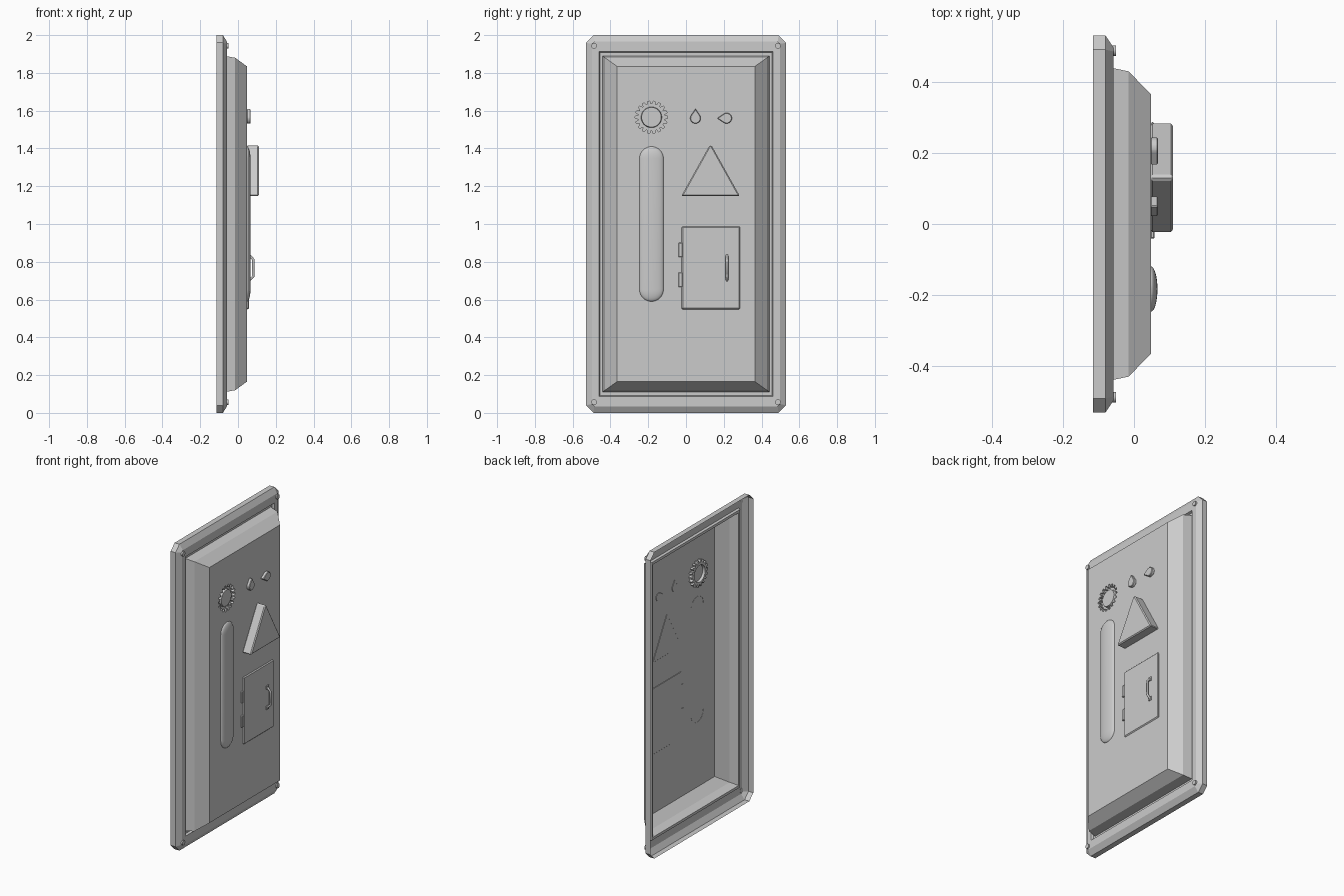
import bpy, bmesh
from math import sin, cos, pi, radians

if "Cube" in bpy.data.objects:
    bpy.data.objects.remove(bpy.data.objects["Cube"])

CY = 1.0  # mid height of the panel


def finish(name, bm, smooth=None):
    me = bpy.data.meshes.new(name)
    bm.to_mesh(me)
    bm.free()
    ob = bpy.data.objects.new(name, me)
    bpy.context.collection.objects.link(ob)
    if smooth:
        bpy.ops.object.select_all(action='DESELECT')
        ob.select_set(True)
        bpy.context.view_layer.objects.active = ob
        bpy.ops.object.shade_smooth_by_angle(angle=radians(smooth))
    return ob


def rect(hy, hz, c=0.0, cz=CY):
    """Chamfered rectangle in the YZ plane, counter-clockwise seen from +x."""
    return [(hy, cz - hz + c), (hy, cz + hz - c), (hy - c, cz + hz), (-hy + c, cz + hz),
            (-hy, cz + hz - c), (-hy, cz - hz + c), (-hy + c, cz - hz), (hy - c, cz - hz)]


def circle(y, z, r, n, start=0.0):
    return [(y + r * cos(start + 2 * pi * i / n), z + r * sin(start + 2 * pi * i / n)) for i in range(n)]


def sheet(bm, loops):
    """Skin a run of (x, outline) loops; returns the vertex rings."""
    rings = [[bm.verts.new((x, y, z)) for y, z in pts] for x, pts in loops]
    for a, b in zip(rings, rings[1:]):
        n = len(a)
        for i in range(n):
            j = (i + 1) % n
            bm.faces.new((a[i], a[j], b[j], b[i]))
    return rings


def prism(name, pts, x0, x1, bevel=0.0, smooth=None):
    bm = bmesh.new()
    rings = sheet(bm, [(x0, pts), (x1, pts)])
    bm.faces.new(rings[1])
    bm.faces.new(rings[0][::-1])
    ob = finish(name, bm, smooth)
    if bevel:
        m = ob.modifiers.new("Bevel", 'BEVEL')
        m.width, m.segments = bevel, 1
    return ob


def box(y0, y1, z0, z1):
    return [(y0, z0), (y1, z0), (y1, z1), (y0, z1)]


# Border frame: open-backed shell with a chamfered outer edge and inner groove
bm = bmesh.new()
sheet(bm, [(-0.115, rect(0.53, 1.0, 0.04)), (-0.08, rect(0.53, 1.0, 0.04)),
           (-0.058, rect(0.497, 0.965, 0.012)), (-0.058, rect(0.46, 0.912)),
           (-0.072, rect(0.455, 0.907)), (-0.072, rect(0.441, 0.89))])
bmesh.ops.remove_doubles(bm, verts=bm.verts, dist=1e-5)
finish("border_frame", bm)

# Raised pan: sloped walls, front face with a gear-shaped opening
FX = 0.048
GY, GZ, TEETH = -0.183, 1.565, 18
gear = []
for i in range(TEETH):
    for off, r in ((-0.36, 0.070), (-0.17, 0.086), (0.17, 0.086), (0.36, 0.070)):
        a = 2 * pi * (i + off) / TEETH
        gear.append((GY + r * cos(a), GZ + r * sin(a)))

bm = bmesh.new()
sheet(bm, [(-0.072, rect(0.441, 0.89)), (-0.015, rect(0.429, 0.88)),
           (FX, rect(0.364, 0.834))])
bmesh.ops.remove_doubles(bm, verts=bm.verts, dist=1e-5)
finish("pan_walls", bm)

bm = bmesh.new()
edges = []
for pts in (box(-0.364, 0.364, CY - 0.834, CY + 0.834), gear):
    vs = [bm.verts.new((FX, y, z)) for y, z in pts]
    edges += [bm.edges.new((vs[i], vs[(i + 1) % len(vs)])) for i in range(len(vs))]
bmesh.ops.triangle_fill(bm, edges=edges, use_beauty=True, normal=(1, 0, 0))
bm.normal_update()
bmesh.ops.reverse_faces(bm, faces=[f for f in bm.faces if f.normal.x < 0])
bmesh.ops.dissolve_limit(bm, angle_limit=0.01, verts=bm.verts, edges=bm.edges)
finish("pan_face", bm)

# Recessed gear socket with a raised centre disc
n = len(gear)
bm = bmesh.new()
start = -0.36 * 2 * pi / TEETH
rings = sheet(bm, [(FX, gear), (0.028, gear), (0.028, circle(GY, GZ, 0.055, n, start)),
                   (0.044, circle(GY, GZ, 0.052, n, start))])
bm.faces.new(rings[-1])
finish("gear_socket", bm, 30)

# Corner screws
for sy in (-1, 1):
    for sz in (-1, 1):
        prism("corner_screw", circle(sy * 0.487, CY + sz * 0.943, 0.015, 16), -0.06, -0.05, smooth=30)


# Teardrop knobs: round body with a pointer
def teardrop(y, z, direction):
    pts = [(y + 0.028 * cos(direction + radians(t)), z + 0.028 * sin(direction + radians(t)))
           for t in range(55, 306, 10)]
    return pts + [(y + 0.05 * cos(direction), z + 0.05 * sin(direction))]


for y, d in ((0.05, pi / 2), (0.215, pi)):
    prism("pointer_knob", teardrop(y, 1.56, d), 0.046, 0.067, 0.003)

# Triangular block
prism("triangle_block", [(-0.025, 1.148), (0.285, 1.148), (0.136, 1.415), (0.124, 1.415)],
      0.046, 0.11, 0.008)

# Long domed window
bm = bmesh.new()
bmesh.ops.create_uvsphere(bm, u_segments=32, v_segments=16, radius=1)
bmesh.ops.bisect_plane(bm, geom=bm.verts[:] + bm.edges[:] + bm.faces[:], plane_co=(0, 0, 0),
                       plane_no=(-1, 0, 0), dist=1e-4, clear_outer=True)
cut = bmesh.ops.bisect_plane(bm, geom=bm.verts[:] + bm.edges[:] + bm.faces[:], plane_co=(0, 0, 0),
                             plane_no=(0, 0, 1), dist=1e-4)
res = bmesh.ops.split_edges(bm, edges=[e for e in cut['geom_cut'] if isinstance(e, bmesh.types.BMEdge)])
for f in bm.faces:
    f.tag = f.calc_center_median().z > 0
for v in bm.verts:
    up = v.link_faces[0].tag
    v.co = (0.047 + 0.019 * v.co.x, -0.183 + 0.064 * v.co.y,
            CY + (0.346 if up else -0.346) + 0.064 * v.co.z)
low = [e for e in bm.edges if e.is_boundary and all(abs(abs(v.co.z - CY) - 0.346) < 1e-4 for v in e.verts)]
bmesh.ops.bridge_loops(bm, edges=low)
bmesh.ops.recalc_face_normals(bm, faces=bm.faces)
finish("domed_window", bm, 40)

# Small door, hinges and handle
prism("door", box(-0.023, 0.287, 0.548, 0.988), 0.046, 0.058, 0.006)
for z in (0.705, 0.863):
    prism("door_hinge", box(-0.041, -0.018, z - 0.038, z + 0.038), 0.046, 0.058, 0.003)
for z in (0.702, 0.834):
    prism("handle_foot", box(0.205, 0.229, z - 0.012, z + 0.012), 0.056, 0.063)

cu = bpy.data.curves.new("door_handle", 'CURVE')
cu.dimensions = '3D'
cu.bevel_depth, cu.bevel_resolution, cu.use_fill_caps = 0.007, 1, True
sp = cu.splines.new('POLY')
path = [(0.058, 0.700), (0.081, 0.723), (0.081, 0.813), (0.058, 0.836)]
sp.points.add(len(path) - 1)
for p, (x, z) in zip(sp.points, path):
    p.co = (x, 0.217, z, 1)
bpy.context.collection.objects.link(bpy.data.objects.new("door_handle", cu))
